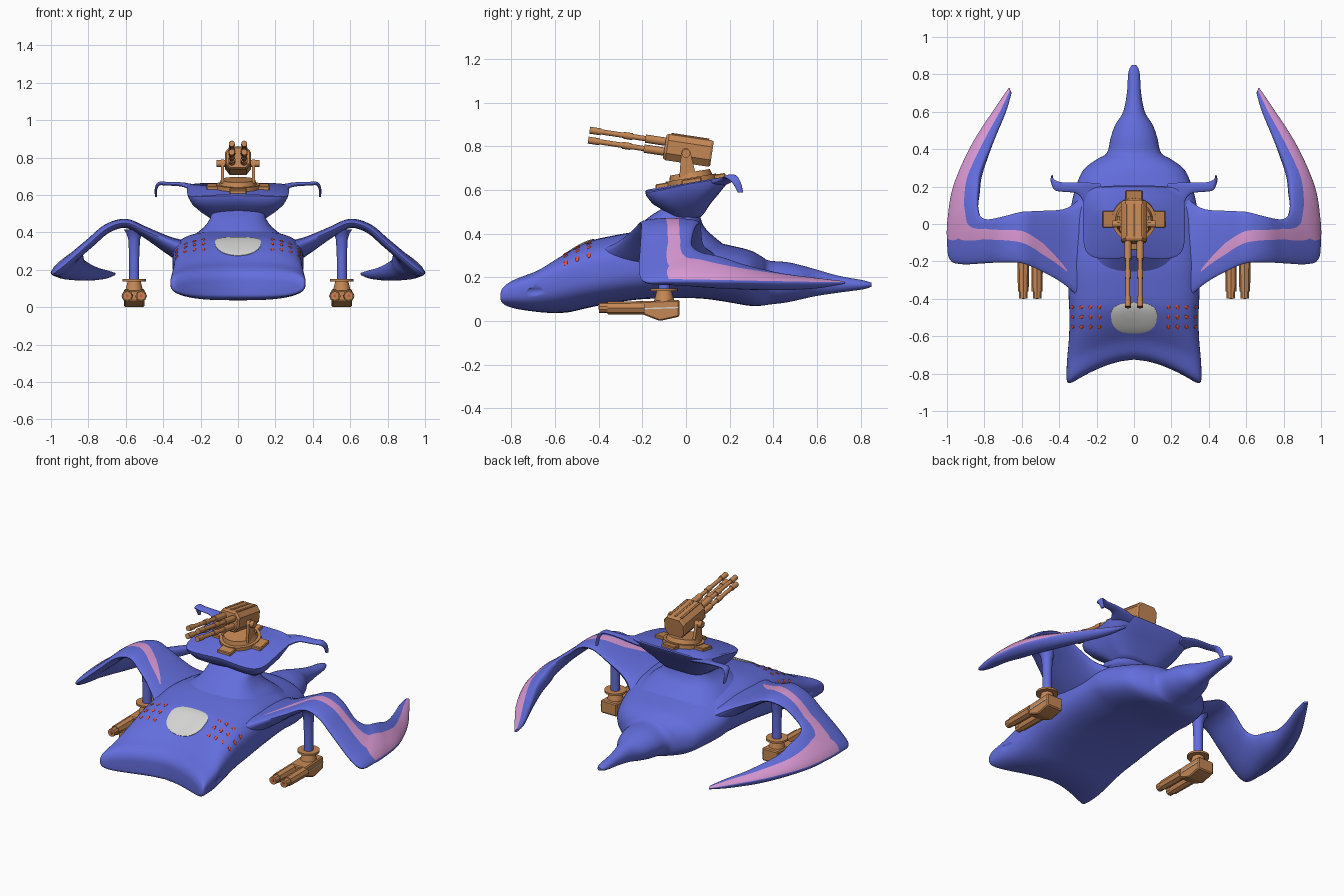
import bpy, bmesh, math
from mathutils import Vector, Matrix
from mathutils.bvhtree import BVHTree

if "Cube" in bpy.data.objects:
    bpy.data.objects.remove(bpy.data.objects["Cube"])


def material(name, col):
    m = bpy.data.materials.new(name)
    m.diffuse_color = (*col, 1)
    m.use_nodes = True
    m.node_tree.nodes["Principled BSDF"].inputs["Base Color"].default_value = m.diffuse_color
    return m


BLUE = material("hull_blue", (0.125, 0.155, 0.72))
PINK = material("stripe_pink", (0.70, 0.32, 0.66))
BRONZE = material("gun_bronze", (0.56, 0.245, 0.09))
GREY = material("window_grey", (0.66, 0.66, 0.65))
RED = material("light_red", (0.72, 0.08, 0.05))


def finish(name, bm, mats, mirror=False, angle=35):
    bmesh.ops.recalc_face_normals(bm, faces=bm.faces)
    me = bpy.data.meshes.new(name)
    bm.to_mesh(me)
    bm.free()
    for m in mats:
        me.materials.append(m)
    ob = bpy.data.objects.new(name, me)
    bpy.context.collection.objects.link(ob)
    bpy.ops.object.select_all(action='DESELECT')
    ob.select_set(True)
    bpy.context.view_layer.objects.active = ob
    bpy.ops.object.shade_smooth_by_angle(angle=math.radians(angle))
    if mirror:
        ob.modifiers.new("mirror", 'MIRROR').use_mirror_merge = False
    return ob


def loft(name, rings, mats, mirror=False, rule=None, angle=50, strip_start=False):
    bm = bmesh.new()
    vs = [[bm.verts.new(p) for p in r] for r in rings]
    n = len(vs[0])
    for i in range(len(vs) - 1):
        for j in range(n):
            k = (j + 1) % n
            f = bm.faces.new((vs[i][j], vs[i][k], vs[i + 1][k], vs[i + 1][j]))
            if rule:
                f.material_index = rule(i, j)
    if strip_start:  # close a swept-back end with upright strips
        r = vs[0]
        for j in range(n // 2):
            quad = (r[j], r[j + 1], r[(n - j - 1) % n], r[(n - j) % n])
            bm.faces.new(list(dict.fromkeys(quad)))
    else:
        bm.faces.new(vs[0])
    bm.faces.new(vs[-1])
    return finish(name, bm, mats, mirror, angle)


def spline(rows, steps):
    """Catmull-Rom through rows of numbers."""
    out = []
    for i in range(len(rows) - 1):
        p = [rows[max(0, min(len(rows) - 1, i + d))] for d in (-1, 0, 1, 2)]
        for s in range(steps):
            t = s / steps
            out.append([0.5 * (2 * b + (c - a) * t + (2 * a - 5 * b + 4 * c - d) * t * t
                               + (3 * b - a - 3 * c + d) * t ** 3) for a, b, c, d in zip(*p)])
    return out + [list(rows[-1])]


def superellipse(n, count):
    for k in range(count):
        a = 2 * math.pi * k / count
        c, s = math.cos(a), math.sin(a)
        yield math.copysign(abs(c) ** (2 / n), c), math.copysign(abs(s) ** (2 / n), s)


def cyl(name, a, b, r1, mat, r2=None, seg=16, mirror=False):
    a, b = Vector(a), Vector(b)
    bm = bmesh.new()
    q = (b - a).to_track_quat('Z', 'Y').to_matrix().to_4x4()
    bmesh.ops.create_cone(bm, cap_ends=True, segments=seg, radius1=r1, radius2=r1 if r2 is None else r2,
                          depth=(b - a).length, matrix=Matrix.Translation((a + b) / 2) @ q)
    return finish(name, bm, [mat], mirror)


def extrude(name, prof, x0, x1, mat, mirror=False, bevel=0.0):
    """Side profile (y, z) drawn out across x."""
    bm = bmesh.new()
    f = bm.faces.new([bm.verts.new((x0, y, z)) for y, z in prof])
    g = bmesh.ops.extrude_face_region(bm, geom=[f])['geom']
    bmesh.ops.translate(bm, vec=(x1 - x0, 0, 0), verts=[v for v in g if isinstance(v, bmesh.types.BMVert)])
    if bevel:
        bmesh.ops.bevel(bm, geom=bm.edges[:], offset=bevel, segments=1, affect='EDGES')
    return finish(name, bm, [mat], mirror, 25)


def ellipsoid(name, loc, r, mat, rot=None, seg=16):
    bm = bmesh.new()
    m = Matrix.Translation(loc) @ (rot or Matrix()) @ Matrix.Diagonal((*r, 1))
    bmesh.ops.create_uvsphere(bm, u_segments=seg, v_segments=seg // 2, radius=1, matrix=m)
    return finish(name, bm, [mat], True, 60)


# Hull: y, half width, top, bottom, squareness, nose sweep
hull_rows = [(-.725, .30, .12, .085, 3, .13), (-.72, .34, .165, .055, 3, .13), (-.69, .36, .205, .045, 3, .13),
             (-.62, .358, .245, .037, 3, .10), (-.54, .348, .308, .04, 3, .07), (-.45, .345, .362, .06, 3, .04),
             (-.35, .35, .388, .08, 3, .02), (-.2, .35, .41, .10, 2.9, 0), (0, .34, .40, .105, 2.6, 0),
             (.1, .335, .37, .10, 2.5, 0), (.2, .31, .347, .085, 2.4, 0), (.29, .27, .325, .07, 2.3, 0),
             (.345, .20, .297, .07, 2.2, 0), (.38, .145, .277, .075, 2, 0), (.46, .125, .27, .085, 2, 0),
             (.53, .10, .255, .10, 2, 0), (.6, .058, .235, .115, 2, 0), (.7, .038, .207, .13, 2, 0),
             (.81, .03, .187, .145, 2, 0), (.85, .012, .175, .157, 2, 0)]
rings = []
for y, w, zt, zb, n, k in spline(hull_rows, 5):
    rings.append([(w * c, y - k * (w * abs(c) / .34) ** 1.7, (zt + zb) / 2 + (zt - zb) / 2 * s)
                  for c, s in superellipse(n, 64)])
hull = loft("hull", rings, [BLUE], strip_start=True)
bm = bmesh.new()
bm.from_mesh(hull.data)
tree = BVHTree.FromBMesh(bm)
bm.free()


def on_hull(x, y):
    hit, nor, _, _ = tree.ray_cast(Vector((x, y, 2)), Vector((0, 0, -1)))
    return hit, nor


# Oval dents on the nose sides
dent = ellipsoid("nose_dent_cutter", (.376, -.68, .135), (.03, .065, .028), BLUE, seg=24)
dent.hide_render = True
dent.display_type = 'WIRE'
cut = hull.modifiers.new("dents", 'BOOLEAN')
cut.operation, cut.object, cut.solver = 'DIFFERENCE', dent, 'EXACT'

# Cockpit window following the hull
rings = []
for f, lift in ((1.0, -.004), (1.0, .003), (.85, .006), (.5, .006), (.1, .006)):
    ring = []
    for c, s in superellipse(2.6, 40):
        hit, nor = on_hull(.122 * f * c * (1 + .06 * s), -.502 + .082 * f * s)
        ring.append(hit + nor * lift)
    rings.append(ring)
loft("cockpit_window", rings, [GREY])

# Red vent lights in three rows
for row in range(3):
    for col in range(4):
        hit, nor = on_hull(.185 + .048 * col, -.445 - .053 * row)
        ellipsoid("vent_light", hit, (.009, .015, .004), RED, nor.to_track_quat('Z', 'Y').to_matrix().to_4x4(), 10)


# Wing-like sheet: leading point, trailing point, thickness above and below, stripe start and end
def sheet(name, rows, steps, stripe=None):
    data = spline(rows, steps)
    mids = [(Vector(r[:3]) + Vector(r[3:6])) / 2 for r in data]
    rings = []
    for i, r in enumerate(data):
        a, b = Vector(r[:3]), Vector(r[3:6])
        tan = mids[min(i + 1, len(mids) - 1)] - mids[max(i - 1, 0)]
        nor = tan.cross(b - a).normalized()
        j = min(i // steps, len(rows) - 2)
        t = i / steps - j
        u1, u2 = [rows[j][q] * (1 - t) + rows[j + 1][q] * t for q in (8, 9)]
        us = [u1 * (k / 6) ** 2 for k in range(6)] + [u1 + (u2 - u1) * k / 5 for k in range(5)]
        us += [1 - (1 - u2) * (1 - k / 6) ** 2 for k in range(7)]
        ring = [a.lerp(b, u) + nor * r[6] * math.sqrt(max(0, 4 * u * (1 - u))) for u in us]
        for k in range(1, 12):
            u = .5 + .5 * math.cos(math.pi * k / 12)
            ring.append(a.lerp(b, u) - nor * r[7] * math.sqrt(4 * u * (1 - u)))
        rings.append(ring)
    rule = (lambda i, j: int(i >= stripe * steps and 6 <= j < 11)) if stripe else None
    return loft(name, rings, [BLUE, PINK], True, rule)


sheet("wing", [
    (.25, -.44, .30, .25, .17, .28, .06, .08, .15, .17),
    (.37, -.325, .352, .36, .085, .34, .03, .06, .17, .19),
    (.50, -.25, .41, .50, .07, .41, .022, .035, .28, .47),
    (.60, -.21, .45, .60, .065, .45, .022, .027, .40, .63),
    (.70, -.205, .42, .70, .04, .425, .022, .027, .49, .71),
    (.80, -.21, .335, .78, .025, .36, .022, .027, .55, .79),
    (.92, -.215, .23, .82, .04, .33, .022, .03, .50, .76),
    (.985, -.19, .18, .835, .08, .31, .025, .04, .42, .72),
    (.998, -.09, .177, .838, .125, .30, .028, .052, .05, .70),
    (.995, .02, .176, .835, .18, .285, .028, .065, .05, .65),
    (.965, .20, .174, .82, .28, .25, .027, .068, .05, .62),
    (.87, .42, .172, .75, .45, .208, .022, .05, .05, .62),
    (.75, .61, .172, .685, .60, .188, .015, .03, .05, .6),
    (.668, .73, .175, .655, .70, .18, .006, .008, .07, .5)], 6, 1)

# Neck rising from the hull: z, front y, back y, half width
rings = []
for z, y0, y1, w in spline([(.33, -.33, .20, .29), (.385, -.275, .13, .235), (.43, -.225, .085, .18),
                            (.48, -.165, .065, .148), (.53, -.09, .06, .145), (.58, -.05, .06, .15)], 4):
    rings.append([(w * c, (y0 + y1) / 2 + (y1 - y0) / 2 * s, z) for c, s in superellipse(2.8, 40)])
loft("neck", rings, [BLUE])

# Sloping gun platform with a bowl-shaped underside
rings = []
for w, y0, y1, dz, n in ((.125, -.03, .07, -.165, 3), (.15, -.06, .085, -.15, 3), (.20, -.10, .11, -.115, 3),
                         (.245, -.16, .155, -.068, 4), (.267, -.188, .195, -.025, 5),
                         (.272, -.192, .205, -.006, 5), (.262, -.183, .2, 0, 5)):
    ring = []
    for c, s in superellipse(n, 56):
        y = (y0 + y1) / 2 + (y1 - y0) / 2 * s
        if s < 0:
            y += .015 * (1 - abs(c)) ** 2
        ring.append((w * c, y, .60 + (y + .19) * .165 + dz - .012 * abs(c) ** 3 * max(0, -s)))
    rings.append(ring)
loft("gun_platform", rings, [BLUE])

# Hooked arms at the back of the platform
sheet("platform_arm", [(.18, .04, .618, .18, .215, .645, .006, .02, .3, .6),
                       (.25, .09, .635, .25, .222, .657, .008, .018, .3, .6),
                       (.30, .16, .652, .30, .222, .662, .009, .012, .3, .6),
                       (.38, .172, .657, .38, .222, .664, .009, .010, .3, .6),
                       (.422, .18, .658, .422, .235, .662, .009, .010, .3, .6),
                       (.438, .212, .634, .438, .252, .632, .007, .007, .3, .6),
                       (.438, .236, .59, .438, .262, .588, .006, .006, .3, .6)], 5)

# Under-wing struts and twin guns
gx, gy = .555, -.10
rings = [[(gx + r * math.cos(a * math.pi / 10), gy + r * math.sin(a * math.pi / 10), z) for a in range(20)]
         for z, r in ((.14, .027), (.27, .027), (.36, .031), (.395, .042), (.415, .055))]
loft("wing_strut", rings, [BLUE], True)
cyl("strut_disc", (gx, gy, .138), (gx, gy, .15), .063, BRONZE, seg=24, mirror=True)
cyl("strut_collar", (gx, gy, .09), (gx, gy, .14), .047, BRONZE, .034, seg=20, mirror=True)
extrude("gun_body", [(-.21, .09), (-.03, .097), (-.03, .02), (-.12, 0), (-.21, .035)],
        gx - .054, gx + .054, BRONZE, True, .006)
for x in (gx - .037, gx + .037):
    cyl("gun_shroud", (x, -.36, .06), (x, -.19, .06), .029, BRONZE, .031, 8, True)
    cyl("gun_muzzle", (x, -.398, .06), (x, -.35, .06), .024, BRONZE, seg=10, mirror=True)
    cyl("muzzle_light", (x, -.401, .06), (x, -.397, .06), .008, RED, seg=10, mirror=True)
for x in (gx - .0565, gx + .0535):
    extrude("gun_stripe", [(-.2, .053), (-.035, .059), (-.035, .065), (-.2, .059)], x, x + .003, GREY, True)

# Turret base, tilted with the platform
ty, tz = .025, .637
up = Vector((0, -.163, .987))
base = Vector((0, ty, tz))
cyl("turret_base", base - up * .015, base + up * .02, .118, BRONZE, seg=28)
cyl("turret_ring", base + up * .02, base + up * .045, .10, BRONZE, .092, 28)
slope = lambda y: tz + .165 * (y - ty)
for name, x0, x1, y0, y1, m in (("base_side_foot", .09, .168, -.02, .07, True),
                                ("base_back_foot", -.045, .045, .12, .18, False),
                                ("base_front_foot", -.045, .045, -.14, -.07, False)):
    extrude(name, [(y0, slope(y0) - .012), (y1, slope(y1) - .012), (y1, slope(y1) + .016), (y0, slope(y0) + .016)],
            x0, x1, BRONZE, m, .004)

# Yoke and pivots
extrude("turret_yoke", [(-.03, .66), (.045, .67), (.02, .775), (.008, .79), (-.012, .79), (-.022, .775)],
        .074, .092, BRONZE, True)
cyl("yoke_pivot", (.06, 0, .768), (.115, 0, .768), .02, BRONZE, seg=12, mirror=True)

# Gun housing and four barrels, nose up
tilt = Vector((0, -.989, .15))
side_up = Vector((0, .15, .989))
mid = Vector((0, .008, .782))
shape = [(-.045, -.06), (.045, -.06), (.07, -.028), (.07, .032), (.045, .062), (-.045, .062), (-.07, .032), (-.07, -.028)]
rings = [[mid + tilt * d + side_up * v * s + Vector((h * s, 0, 0)) for h, v in shape]
         for d, s in ((-.112, .92), (-.102, 1), (.095, 1), (.107, .88))]
loft("gun_housing", rings, [BRONZE], angle=25)
for k in (-.04, 0, .04):
    p = mid + side_up * .06 + Vector((k, 0, 0))
    cyl("housing_rib", p - tilt * .09, p + tilt * .085, .008, BRONZE, seg=6)
for v in (-.022, .024):
    p = mid + side_up * v + Vector((.033, 0, 0))
    for d0, d1, r in ((.1, .45, .012), (.1, .2, .019), (.26, .30, .016), (.405, .458, .016)):
        cyl("turret_barrel", p + tilt * d0, p + tilt * d1, r, BRONZE, seg=12, mirror=True)
